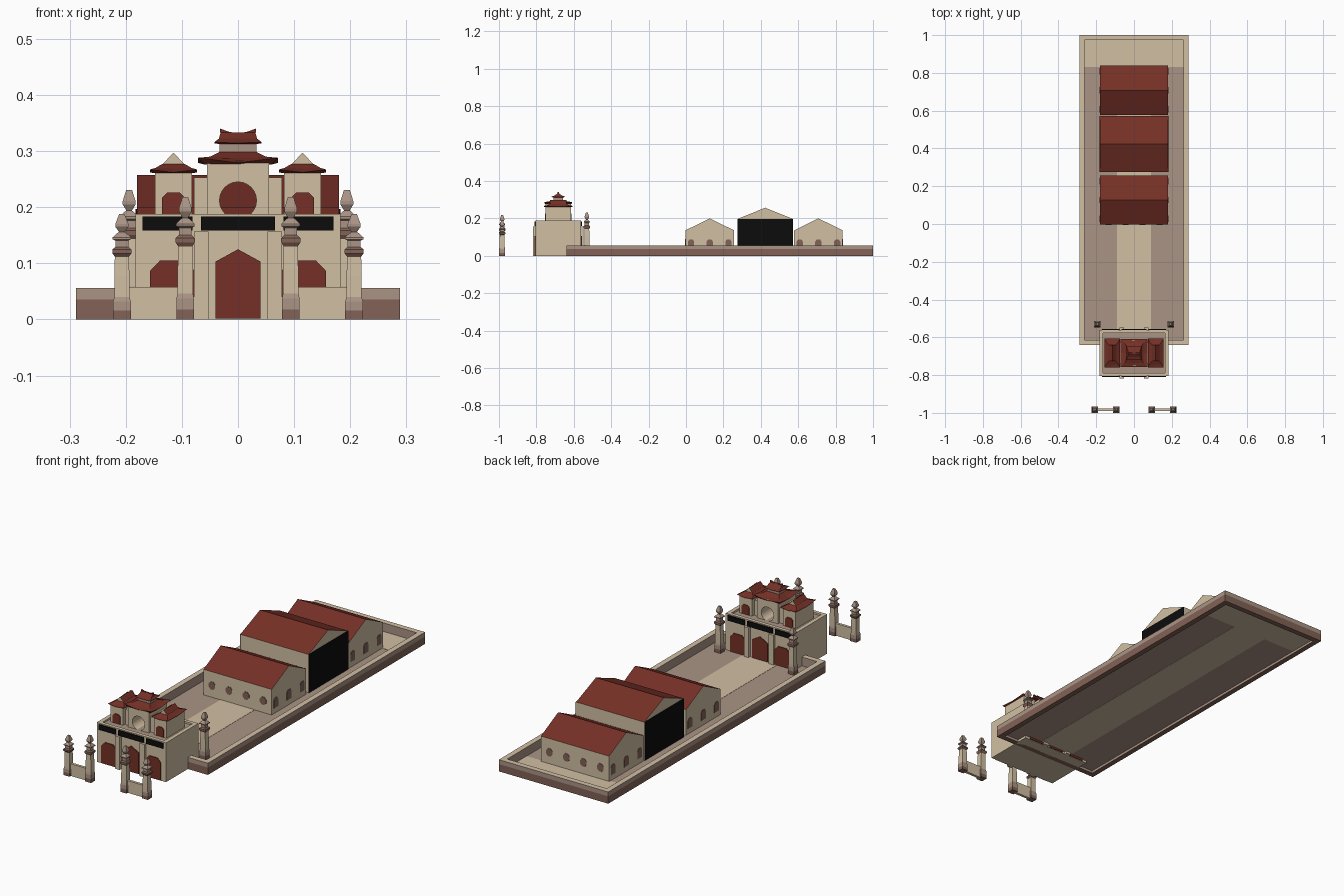
import bpy, bmesh, math
from mathutils import Vector

if "Cube" in bpy.data.objects:
    bpy.data.objects.remove(bpy.data.objects["Cube"])


def material(name, rgb):
    m = bpy.data.materials.new(name)
    m.diffuse_color = [((c / 255 + 0.055) / 1.055) ** 2.4 for c in rgb] + [1]
    m.use_nodes = True
    m.node_tree.nodes["Principled BSDF"].inputs["Base Color"].default_value = m.diffuse_color
    return m


BEIGE, TAUPE, BROWN, RED, BLACK = range(5)
MATS = [material("beige plaster", (209, 191, 163)), material("taupe stone", (170, 148, 133)),
        material("brown stone", (130, 98, 86)), material("red roof", (117, 48, 38)),
        material("black panel", (12, 12, 12))]


def finish(name, bm, mat):
    """mat is a colour index, or a rule taking (face centre, face normal)."""
    bmesh.ops.recalc_face_normals(bm, faces=bm.faces[:])
    bm.normal_update()
    for f in bm.faces:
        f.material_index = mat(f.calc_center_median(), f.normal) if callable(mat) else mat
    me = bpy.data.meshes.new(name)
    bm.to_mesh(me)
    bm.free()
    for m in MATS:
        me.materials.append(m)
    ob = bpy.data.objects.new(name, me)
    bpy.context.collection.objects.link(ob)
    return ob


def extrude(name, pts, axis, a0, a1, mat):
    """Outline in xz (axis y) or yz (axis x), extruded along the axis."""
    bm = bmesh.new()
    put = (lambda p, a: (p[0], a, p[1])) if axis == 'y' else (lambda p, a: (a, p[0], p[1]))
    A, B = ([bm.verts.new(put(p, a)) for p in pts] for a in (a0, a1))
    bm.faces.new(A)
    bm.faces.new(B)
    n = len(pts)
    for i in range(n):
        bm.faces.new((A[i], A[(i + 1) % n], B[(i + 1) % n], B[i]))
    return finish(name, bm, mat)


def box(name, x0, x1, y0, y1, z0, z1, mat):
    return extrude(name, [(x0, z0), (x1, z0), (x1, z1), (x0, z1)], 'y', y0, y1, mat)


def loft(name, cx, cy, rings, mat, closed=False):
    """Stacked rectangles (half x, half y, z, corner lift)."""
    bm = bmesh.new()
    loops = []
    for hx, hy, z, lift in rings:
        loops.append([bm.verts.new((cx + sx * hx, cy + sy * hy, z + (lift if sx * sy else 0)))
                      for sx, sy in ((-1, -1), (0, -1), (1, -1), (1, 0), (1, 1), (0, 1), (-1, 1), (-1, 0))])
    pairs = list(zip(loops, loops[1:]))
    if closed:
        pairs.append((loops[-1], loops[0]))
    else:
        bm.faces.new(loops[0])
        bm.faces.new(loops[-1])
    for A, B in pairs:
        for i in range(8):
            j = (i + 1) % 8
            bm.faces.new((A[i], A[j], B[j], B[i]))
    return finish(name, bm, mat)


def arch(cx, half, z0, zs, zt, flat=0.0):
    """Door outline with a chamfered or pointed head."""
    return [(cx - half, z0), (cx + half, z0), (cx + half, zs)] + (
        [(cx + flat, zt), (cx - flat, zt)] if flat else [(cx, zt)]) + [(cx - half, zs)]


# courtyard wall and floor
loft("courtyard_wall", 0, 0.18,
     [(0.289, 0.82, 0, 0), (0.289, 0.82, 0.035, 0), (0.289, 0.82, 0.056, 0),
      (0.263, 0.794, 0.056, 0), (0.263, 0.794, 0, 0)],
     lambda c, n: BEIGE if n.z > 0.9 else BROWN if c.z < 0.02 else TAUPE, closed=True)
box("courtyard_floor", -0.264, 0.264, -0.615, 0.975, 0.012, 0.014, TAUPE)
box("central_path", -0.09, 0.09, -0.57, 0.85, 0.011, 0.015, BEIGE)
box("rear_paving", -0.262, 0.262, 0.83, 0.973, 0.0105, 0.0155, BEIGE)

# three halls with gabled roofs
slope = lambda c, n: RED if n.z > 0.2 else BEIGE
for name, y0, y1, eave, ridge in (("front_hall", -0.003, 0.257, 0.136, 0.2),
                                  ("main_hall", 0.275, 0.572, 0.197, 0.257),
                                  ("rear_hall", 0.578, 0.838, 0.136, 0.2)):
    ym = (y0 + y1) / 2
    extrude(name, [(y0, 0.013), (y1, 0.013), (y1, eave), (ym, ridge), (y0, eave)],
            'x', -0.18, 0.18, slope)
    for s in (-1, 1):
        if name == "main_hall":
            extrude("black_side_panel", [(y0, 0.013), (y1, 0.013), (y1, eave), (y0, eave)],
                    'x', s * 0.18, s * 0.183, BLACK)
        else:
            for dy in (-0.1, 0, 0.1):
                extrude("side_window", arch(ym + dy, 0.017, 0.04, 0.076, 0.087, 0.009),
                        'x', s * 0.18, s * 0.182, BROWN)
# windows along the outer long walls
for y, d in ((-0.003, -0.002), (0.838, 0.002)):
    for x in (-0.135, -0.045, 0.045, 0.135):
        pts = [(x + 0.018 * math.cos(a), 0.07 + 0.02 * math.sin(a))
               for a in (math.pi / 8 + i * math.pi / 4 for i in range(8))]
        extrude("hall_window", pts, 'y', y, y + d, BROWN)

# gatehouse body with sunken roof deck
CY = -0.683
hx, hy = 0.183, 0.122
loft("gate_body", 0, CY, [(hx, hy, 0, 0), (hx, hy, 0.188, 0), (hx - 0.019, hy - 0.017, 0.188, 0),
                          (hx - 0.019, hy - 0.017, 0.18, 0)],
     lambda c, n: TAUPE if n.z > 0.9 and c.z < 0.185 else BEIGE)
for s in (-1, 1):
    y = CY + s * hy
    extrude("main_door", arch(0, 0.04, 0.002, 0.103, 0.125), 'y', y, y + s * 0.004, RED)
    box("middle_band", -0.066, 0.066, y, y + s * 0.005, 0.158, 0.183, BLACK)
    for m in (-1, 1):
        extrude("side_door", arch(m * 0.117, 0.04, 0.002, 0.086, 0.105, 0.022), 'y', y, y + s * 0.004, RED)
        box("side_band", m * 0.081, m * 0.17, y, y + s * 0.005, 0.158, 0.183, BLACK)
        box("pilaster", m * 0.053, m * 0.078, y - s * 0.01, y + s * 0.013, 0, 0.157, BEIGE)

# central tower with a round opening right through
tower = box("central_tower", -0.055, 0.055, CY - 0.068, CY + 0.068, 0.175, 0.282, BEIGE)
circle = [(0.033 * math.cos(i * math.pi / 12), 0.212 + 0.033 * math.sin(i * math.pi / 12)) for i in range(24)]
cutter = extrude("round_opening_cutter", circle, 'y', CY - 0.2, CY + 0.2, BEIGE)
cutter.hide_render = True
cutter.hide_set(True)
cut = tower.modifiers.new("round opening", 'BOOLEAN')
cut.object = cutter
cut.operation = 'DIFFERENCE'
cut.solver = 'EXACT'

# central two-tier roof
loft("central_lower_roof", 0, CY, [(0.06, 0.066, 0.276, 0), (0.071, 0.074, 0.279, 0.009),
                                   (0.05, 0.052, 0.287, 0.003), (0.034, 0.03, 0.298, 0)], RED)
box("lantern_wall", -0.033, 0.033, CY - 0.026, CY + 0.026, 0.29, 0.316, TAUPE)
loft("central_upper_roof", 0, CY, [(0.036, 0.03, 0.313, 0), (0.042, 0.037, 0.314, 0.002),
                                   (0.034, 0.02, 0.322, 0), (0.031, 0.004, 0.333, 0)], RED)
extrude("central_ridge", [(-0.031, 0.322), (0.031, 0.322), (0.032, 0.34), (0.015, 0.334), (0, 0.332),
                          (-0.015, 0.334), (-0.032, 0.34)], 'y', CY - 0.004, CY + 0.004, RED)

# side towers
for m in (-1, 1):
    x = m * 0.115
    box("link_wall", m * 0.05, m * 0.078, CY - 0.055, CY + 0.055, 0.178, 0.253, BEIGE)
    box("side_tower", x - 0.033, x + 0.033, CY - 0.068, CY + 0.068, 0.178, 0.265, BEIGE)
    for s in (-1, 1):
        y = CY + s * 0.068
        extrude("tower_window", arch(x, 0.02, 0.181, 0.217, 0.226, 0.011), 'y', y, y + s * 0.003, RED)
    loft("side_roof", x, CY, [(0.036, 0.069, 0.261, 0), (0.042, 0.076, 0.262, 0.005),
                              (0.032, 0.06, 0.269, 0.001), (0.02, 0.044, 0.277, 0)], RED)
    extrude("side_roof_gable", [(x - 0.021, 0.275), (x + 0.021, 0.275), (x, 0.297)],
            'y', CY - 0.043, CY + 0.043, slope)

# square stone pillars with bulb finials
PROFILE = [(0.016, 0), (0.016, 0.018), (0.016, 0.037), (0.0135, 0.046), (0.0135, 0.09), (0.0125, 0.13),
           (0.017, 0.137), (0.017, 0.145), (0.0115, 0.15), (0.0115, 0.163), (0.0165, 0.166),
           (0.0165, 0.17), (0.009, 0.178), (0.005, 0.181), (0.0115, 0.192), (0.0115, 0.198), (0.005, 0.218)]


def pillar(name, x, y, z0, k):
    def colour(c, n):
        z = (c.z - z0) / k
        if z < 0.019 or 0.13 < z < 0.15:
            return BROWN
        return BEIGE if 0.045 < z < 0.125 else TAUPE
    loft(name, x, y, [(h, h, z0 + z * k, 0) for h, z in PROFILE], colour)


for m in (-1, 1):
    pillar("inner_front_pillar", m * 0.094, -0.983, 0, 1)
    pillar("outer_front_pillar", m * 0.207, -0.983, 0, 0.86)
    pillar("rear_pillar", m * 0.194, -0.53, 0.013, 1)
    box("low_front_wall", m * 0.1, m * 0.2, -0.989, -0.976, 0, 0.058, BEIGE)
